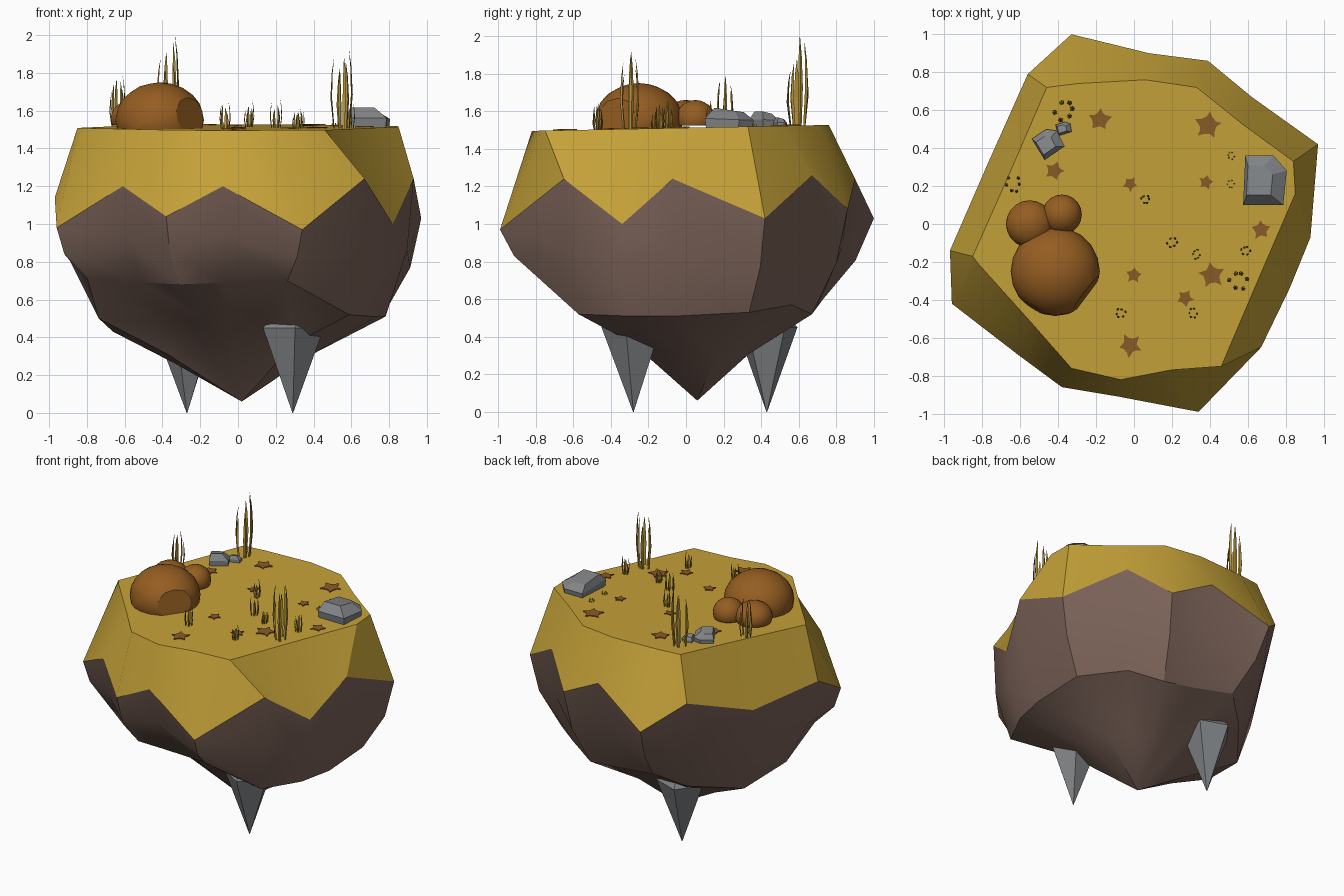
import bpy, bmesh, math, random
from mathutils import Vector, Matrix

if "Cube" in bpy.data.objects:
    bpy.data.objects.remove(bpy.data.objects["Cube"])
rng = random.Random(4)


def material(name, rgb):
    m = bpy.data.materials.new(name)
    m.use_nodes = True
    m.diffuse_color = (*rgb, 1)
    m.node_tree.nodes["Principled BSDF"].inputs["Base Color"].default_value = (*rgb, 1)
    return m


YELLOW = material("dry grass yellow", (0.56, 0.36, 0.04))
EARTH = material("earth brown", (0.2, 0.125, 0.1))
RUST = material("bush brown", (0.3, 0.11, 0.015))
LEAF = material("leaf brown", (0.26, 0.105, 0.02))
GREY = material("stone grey", (0.22, 0.23, 0.24))
STRAW = material("straw yellow", (0.46, 0.29, 0.04))


def finish(name, bm, mat, angle=None):
    bmesh.ops.recalc_face_normals(bm, faces=bm.faces)
    mesh = bpy.data.meshes.new(name)
    bm.to_mesh(mesh)
    bm.free()
    mesh.materials.append(mat)
    ob = bpy.data.objects.new(name, mesh)
    bpy.context.collection.objects.link(ob)
    if angle:
        bpy.ops.object.select_all(action="DESELECT")
        ob.select_set(True)
        bpy.context.view_layer.objects.active = ob
        bpy.ops.object.shade_smooth_by_angle(angle=math.radians(angle))
    return ob


def loft(bm, rings):
    """Bridge closed rings of equal length; returns the vertex rings."""
    made = [[bm.verts.new(p) for p in ring] for ring in rings]
    for a, b in zip(made, made[1:]):
        for i in range(len(a)):
            j = (i + 1) % len(a)
            bm.faces.new((a[i], a[j], b[j], b[i]))
    return made


def ground(y):
    return 1.512 + 0.02 * y


# Outlines: plateau edge, zigzag grass rim, and lower ledge (scale of rim, height)
plateau = [(-.82, -.21), (-.55, -.51), (-.33, -.76), (-.07, -.82), (.19, -.77), (.46, -.75),
           (.66, -.28), (.85, .16), (.84, .33), (.58, .52), (.33, .72), (.06, .76),
           (-.3, .74), (-.46, .72), (-.65, .28), (-.85, -.17)]
rim = [(-.96, -.42, .98), (-.61, -.69, 1.2), (-.38, -.86, 1.04), (-.08, -.91, 1.2),
       (.34, -.99, .97), (.67, -.65, 1.24), (.82, -.34, 1), (.93, -.07, 1.24),
       (.97, .42, 1.03), (.62, .67, 1.26), (.39, .86, 1.08), (.08, .9, 1.24),
       (-.33, 1, 1.03), (-.56, .79, 1.22), (-.77, .32, 1.05), (-.97, -.14, 1.14)]
ledge_shape = [(.83, .71), (.84, .69), (.82, .68), (.8, .69), (.77, .7), (.88, .52),
               (.89, .51), (.84, .51), (.8, .53), (.84, .57), (.78, .52), (.77, .55),
               (.73, .6), (.74, .5), (.86, .43), (.76, .5)]

top = [(x, y, ground(y)) for x, y in plateau]
ledge = [(x * s, y * s, z) for (x, y, _), (s, z) in zip(rim, ledge_shape)]
middle = [Vector(r).lerp(Vector(l), 0.52) for r, l in zip(rim, ledge)]
middle = [Vector((v.x * 1.05, v.y * 1.05, v.z)) for v in middle]
under = [(x / 2, y / 2, 0.06 + (z - 0.06) * (0.54 + 0.22 * max(0, -y))) for x, y, z in ledge]

# Grass cap
bm = bmesh.new()
rings = loft(bm, [top, rim])
bm.faces.new(rings[0])
finish("grass_cap", bm, YELLOW, 28)

# Rock body tapering to a point
bm = bmesh.new()
rings = loft(bm, [rim, middle, ledge, under])
tip = bm.verts.new((0.02, 0.06, 0.06))
last = rings[-1]
for i in range(len(last)):
    bm.faces.new((last[i], last[(i + 1) % len(last)], tip))
finish("rock_body", bm, EARTH, 30)


# Stone spikes hanging below
def spike(name, x, y, turn):
    bm = bmesh.new()
    prof = [(0.11, 0.52), (0.17, 0.45), (0.002, 0.0)]
    rings = loft(bm, [[(x + r * math.cos(turn + k * math.tau / 5),
                        y + r * math.sin(turn + k * math.tau / 5), z) for k in range(5)]
                      for r, z in prof])
    bm.faces.new(rings[0])
    bm.faces.new(rings[-1])
    finish(name, bm, GREY)


spike("front_spike", 0.29, -0.28, -1.5)
spike("back_spike", -0.27, 0.43, 0.6)


# Rounded bushes, each with flattened cuts
def lump(name, mat, centre, size, cuts, detail, angle=None):
    bm = bmesh.new()
    bmesh.ops.create_icosphere(bm, subdivisions=detail, radius=1)
    for normal, dist in cuts:
        n = Vector(normal).normalized()
        cut = bmesh.ops.bisect_plane(bm, geom=bm.verts[:] + bm.edges[:] + bm.faces[:],
                                     plane_co=n * dist, plane_no=n, clear_outer=True)
        edges = [e for e in cut["geom_cut"] if isinstance(e, bmesh.types.BMEdge)]
        bmesh.ops.contextual_create(bm, geom=edges)
    bmesh.ops.transform(bm, matrix=Matrix.Translation(centre) @ Matrix.Diagonal((*size, 1)),
                        verts=bm.verts)
    return finish(name, bm, mat, angle)


base_cut = ((0, 0, -1), 0.35)
lump("large_bush", RUST, (-.415, -.25, 1.55), (.235, .235, .2),
     [base_cut, ((1, -.75, .15), .86), ((-.5, -.8, .1), .95)], 3, 25)
lump("left_small_bush", RUST, (-.55, 0, 1.56), (.125, .125, .1), [base_cut], 3, 25)
lump("right_small_bush", RUST, (-.38, .05, 1.56), (.105, .105, .1), [base_cut], 3, 25)


# Chipped boulders: boxes with tapered, skewed tops
def boulder(name, x, y, w, d, h, turn):
    bm = bmesh.new()
    low = [(-.5, -.5), (.42, -.5), (.5, .2), (.2, .5), (-.45, .5)]
    spec = [(0.9, -0.06, 0), (1, h * 0.45, 0), (0.6, h, 0.12)]
    rot = Matrix.Rotation(turn, 3, "Z")
    rings = loft(bm, [[Vector((x, y, ground(y) + z * (1 - 0.25 * q * (z > 0)))) +
                       rot @ Vector(((p * s - k) * w, q * s * d, 0)) for p, q in low]
                      for s, z, k in spec])
    bm.faces.new(rings[0])
    bm.faces.new(rings[-1])
    finish(name, bm, GREY)


boulder("side_boulder", .69, .23, .23, .26, .09, 0)
boulder("back_boulder", -.45, .43, .14, .13, .07, .6)
boulder("back_pebble", -.37, .505, .08, .06, .04, .3)

# Fallen leaves: thin ragged stars
leaves = [(-.18, .55, .065), (.39, .52, .075), (-.42, .28, .055), (-.02, .21, .042),
          (.38, .22, .042), (.67, -.03, .055), (0, -.27, .045), (.41, -.27, .07),
          (.27, -.39, .048), (-.02, -.64, .065)]
for i, (x, y, r) in enumerate(leaves):
    bm = bmesh.new()
    turn = rng.uniform(0, math.tau)
    outline = []
    for k in range(20):
        lobe = 0.78 + 0.2 * math.cos(k * math.tau / 4)
        rad = r * lobe * (1 if k % 2 == 0 else 0.82) * rng.uniform(0.92, 1.08)
        a = turn + k * math.tau / 20
        outline.append((x + rad * math.cos(a), y + rad * math.sin(a)))
    rings = loft(bm, [[(px, py, ground(py) + z) for px, py in outline] for z in (0, .006)])
    bm.faces.new(rings[1])
    finish(f"leaf_{i + 1}", bm, LEAF)

# Grass tufts: slender bent blades (x, y, spread, height)
tufts = [(-.37, .6, .048, .48), (.55, -.3, .048, .42), (-.635, .21, .035, .28),
         (.06, .13, .018, .15), (.2, -.095, .022, .16), (-.07, -.47, .022, .15),
         (.31, -.47, .02, .12), (.33, -.16, .02, .1), (.51, .36, .016, .03),
         (.51, .21, .016, .03), (.59, -.14, .02, .14)]
for i, (x, y, spread, height) in enumerate(tufts):
    bm = bmesh.new()
    width = 0.004 + height * 0.02
    for k in range(6):
        a = k * math.tau / 6 + rng.uniform(-.3, .3)
        out = Vector((math.cos(a), math.sin(a), 0))
        side = Vector((-out.y, out.x, 0))
        root = Vector((x, y, ground(y) - 0.01)) + out * spread * rng.uniform(.6, 1)
        tall = height * (1 if k == 0 else rng.uniform(.6, .95))
        rings = []
        for t, w in ((0, .7), (.45, 1), (.8, .6), (1, .08)):
            c = root + Vector((0, 0, tall * t)) + out * width * 1.2 * math.sin(t * 3)
            rings.append([c + side * width * w, c + out * width * w * .6,
                          c - side * width * w])
        made = loft(bm, rings)
        bm.faces.new(made[-1])
    finish(f"grass_tuft_{i + 1}", bm, STRAW)
